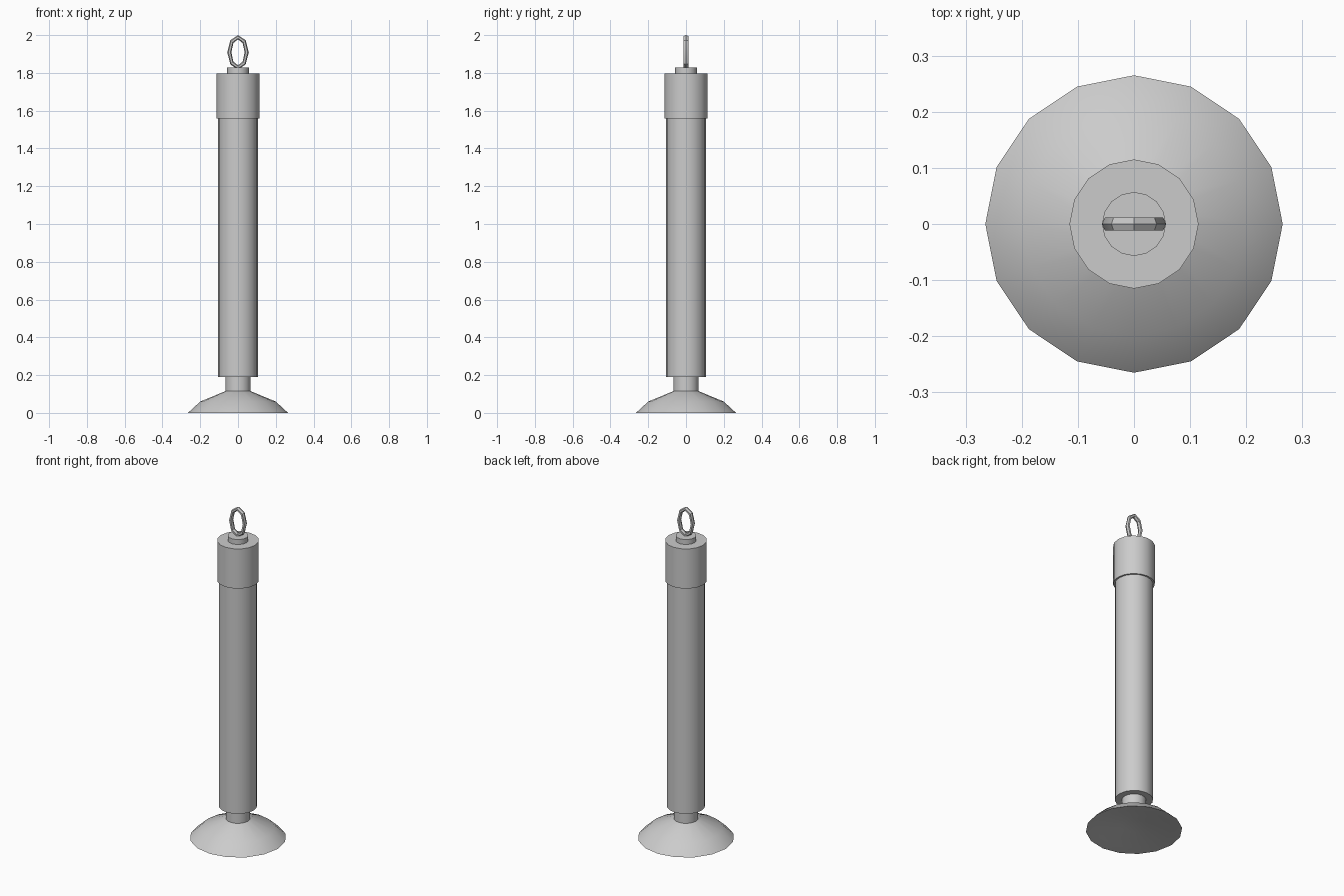
import bpy
import math

if "Cube" in bpy.data.objects:
    bpy.data.objects.remove(bpy.data.objects["Cube"])

SIDES = 16


def make_object(name, verts, faces, angle):
    mesh = bpy.data.meshes.new(name)
    mesh.from_pydata(verts, [], faces)
    mesh.update()
    obj = bpy.data.objects.new(name, mesh)
    bpy.context.collection.objects.link(obj)
    bpy.ops.object.select_all(action='DESELECT')
    obj.select_set(True)
    bpy.context.view_layer.objects.active = obj
    bpy.ops.object.shade_smooth_by_angle(angle=math.radians(angle))
    return obj


def lathe(name, profile):
    """Revolve (radius, z) points, listed bottom to top, and cap both ends."""
    verts, faces = [], []
    for r, z in profile:
        for i in range(SIDES):
            a = 2 * math.pi * i / SIDES
            verts.append((r * math.cos(a), r * math.sin(a), z))
    for k in range(len(profile) - 1):
        for i in range(SIDES):
            j = (i + 1) % SIDES
            a, b = k * SIDES, (k + 1) * SIDES
            faces.append((a + i, a + j, b + j, b + i))
    top = (len(profile) - 1) * SIDES
    faces.append(tuple(reversed(range(SIDES))))
    faces.append(tuple(range(top, top + SIDES)))
    return make_object(name, verts, faces, 30)


def oval_ring(name, z, half_w, half_h, r_radial, r_side, major=8, minor=6):
    """Upright oval torus facing the front, with a low-poly section."""
    verts, faces = [], []
    for i in range(major):
        a = 2 * math.pi * i / major
        for j in range(minor):
            b = 2 * math.pi * j / minor
            d = r_radial * math.cos(b)
            verts.append(((half_w + d) * math.cos(a), r_side * math.sin(b),
                          z + (half_h + d) * math.sin(a)))
            i2, j2 = (i + 1) % major, (j + 1) % minor
            faces.append((i * minor + j, i * minor + j2,
                          i2 * minor + j2, i2 * minor + j))
    return make_object(name, verts, faces, 30)


# Suction-cup foot with a shallow hollow underneath, and its neck
lathe("suction_foot", [(0.07, 0.03), (0.205, 0.006), (0.265, 0.0),
                       (0.2, 0.06), (0.067, 0.115), (0.067, 0.2)])

# Main tube and the wider collar at its top
lathe("tube", [(0.105, 0.19), (0.105, 1.58)])
lathe("collar", [(0.115, 1.558), (0.115, 1.798)])

# Small plug and hanging ring
lathe("plug", [(0.057, 1.79), (0.057, 1.828)])
ring = oval_ring("hanging_ring", 1.909, 0.046, 0.08, 0.011, 0.0138)
for p in ring.data.polygons:
    p.flip()
ring.data.update()
